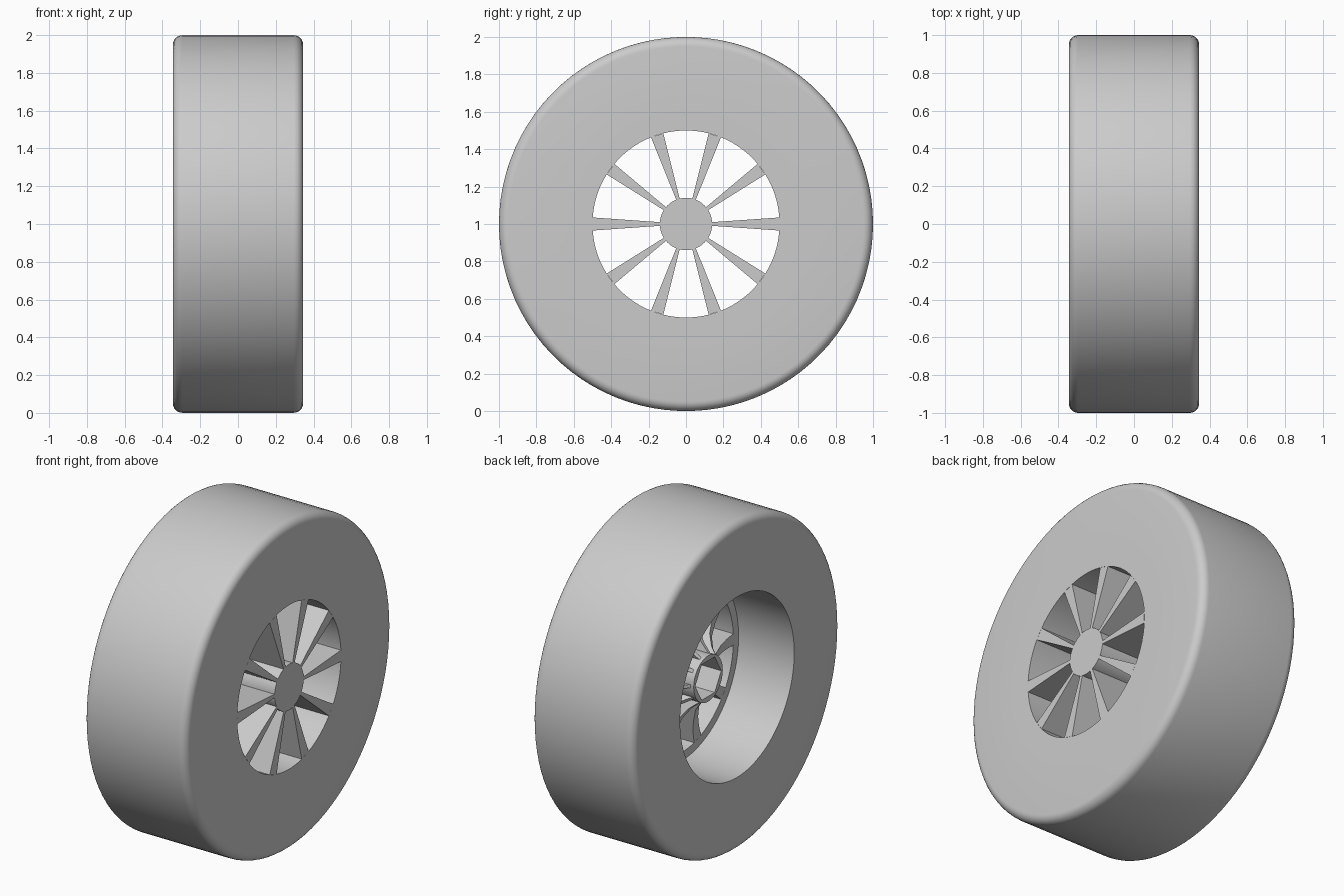
import bpy, bmesh
from math import cos, sin, pi, radians

if "Cube" in bpy.data.objects:
    bpy.data.objects.remove(bpy.data.objects["Cube"], do_unlink=True)

HALF = 0.345          # half width of the wheel
SEGMENTS = 90

grey = bpy.data.materials.new("plain grey")
grey.use_nodes = True
colour = (0.6, 0.6, 0.6, 1)
grey.diffuse_color = colour
grey.node_tree.nodes["Principled BSDF"].inputs["Base Color"].default_value = colour


def finish(name, bm, angle=30):
    bmesh.ops.recalc_face_normals(bm, faces=bm.faces)
    mesh = bpy.data.meshes.new(name)
    bm.to_mesh(mesh)
    bm.free()
    mesh.materials.append(grey)
    obj = bpy.data.objects.new(name, mesh)
    bpy.context.collection.objects.link(obj)
    bpy.ops.object.select_all(action="DESELECT")
    obj.select_set(True)
    bpy.context.view_layer.objects.active = obj
    bpy.ops.object.shade_smooth_by_angle(angle=radians(angle))
    return obj


def spot(x, radius, angle):
    return (x, radius * cos(angle), 1 + radius * sin(angle))


def hexagonal(radius, angle):
    return radius * cos(pi / 6) / cos(angle % (pi / 3) - pi / 6)


def lathe(name, profile, closed=True, hex_points=()):
    """Spin (x, radius) points round the axle; an open profile gets end caps."""
    bm = bmesh.new()
    angles = [2 * pi * i / SEGMENTS for i in range(SEGMENTS)]
    rings = []
    for n, (x, r) in enumerate(profile):
        rings.append([bm.verts.new(spot(x, hexagonal(r, a) if n in hex_points else r, a))
                      for a in angles])
    pairs = list(zip(rings, rings[1:]))
    if closed:
        pairs.append((rings[-1], rings[0]))
    else:
        bm.faces.new(rings[0])
        bm.faces.new(rings[-1])
    for a, b in pairs:
        for i in range(SEGMENTS):
            j = (i + 1) % SEGMENTS
            bm.faces.new((a[i], a[j], b[j], b[i]))
    return finish(name, bm)


# Tyre with rounded shoulders
BEVEL, STEPS = 0.05, 6
shoulder = [(HALF - BEVEL + BEVEL * cos(t), 1 - BEVEL + BEVEL * sin(t))
            for t in (pi / 2 * i / STEPS for i in range(STEPS + 1))]
lathe("tyre", [(HALF, 0.6)] + shoulder
      + [(-x, r) for x, r in reversed(shoulder)] + [(-HALF, 0.6)])

# Rim barrel with a thicker outer lip round the spokes
LIP = 0.03
lathe("rim", [(-HALF, 0.6), (-HALF, 0.55), (LIP, 0.55),
              (LIP, 0.5), (HALF, 0.5), (HALF, 0.6)])

# Hub with a six-sided socket at the back
lathe("hub", [(HALF, 0.14), (-0.15, 0.14), (-0.15, 0.125), (0.05, 0.125)],
      closed=False, hex_points=(2, 3))

# Ten wedge spokes whose backs sweep from the hub out to the lip
back = [(-0.13, 0.138), (-0.07, 0.19), (-0.02, 0.26), (0.01, 0.35), (0.025, 0.43), (LIP, 0.5)]
outline = back + [(HALF, 0.5), (HALF, 0.138)]
for k in range(10):
    bm = bmesh.new()
    middle = 2 * pi * k / 10
    sides = [[bm.verts.new(spot(x, r, middle + s * radians(4))) for x, r in outline]
             for s in (-1, 1)]
    for side in sides:
        bm.faces.new(side)
    for i in range(len(outline)):
        j = (i + 1) % len(outline)
        bm.faces.new((sides[0][i], sides[0][j], sides[1][j], sides[1][i]))
    finish(f"spoke_{k + 1}", bm)
